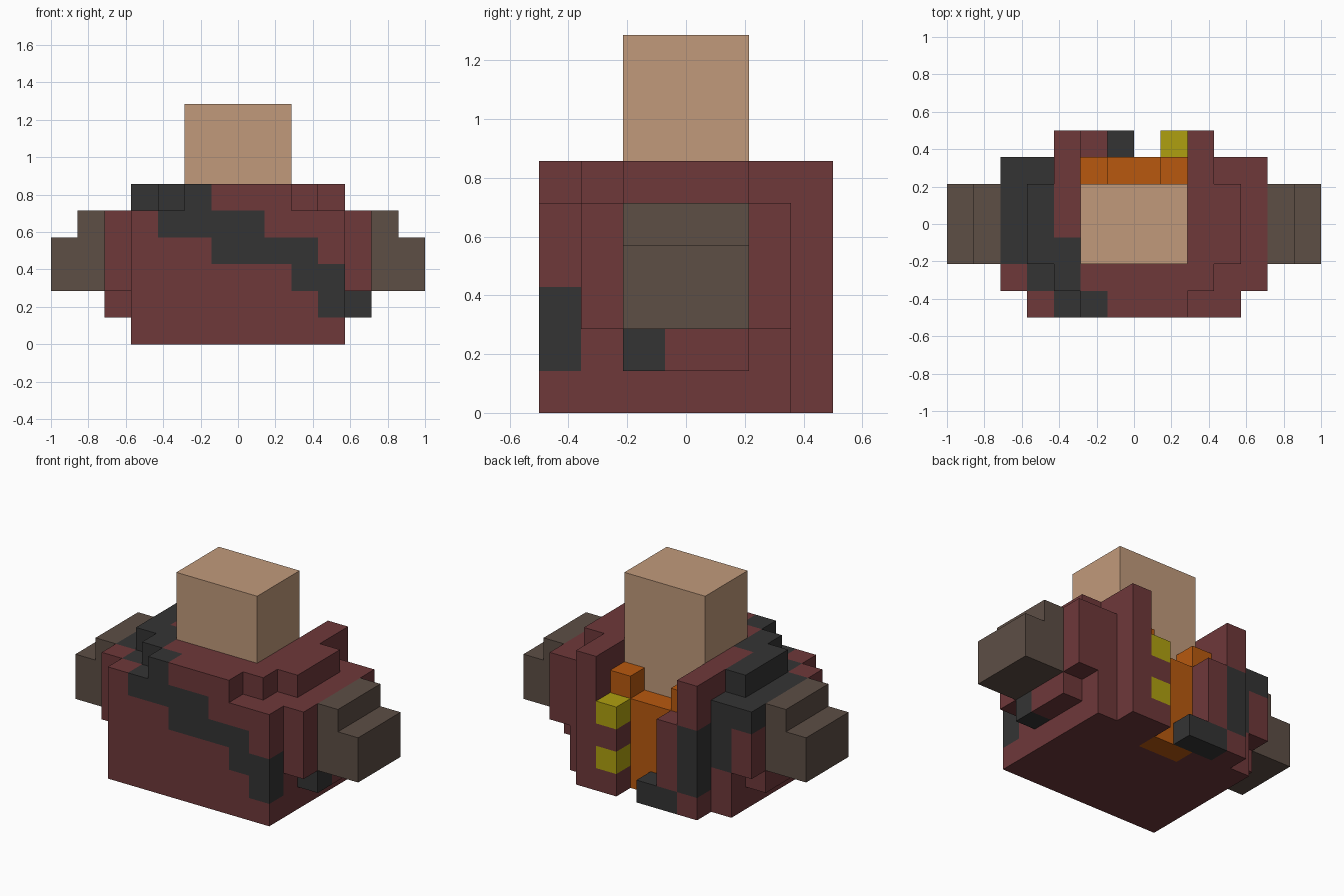
import bpy
import bmesh
from mathutils import Vector

default_cube = bpy.data.objects.get("Cube")
if default_cube:
    bpy.data.objects.remove(default_cube, do_unlink=True)

UNIT = 1 / 7                      # edge length of one block
OFFSET = Vector((0, -3.5, 0))     # centres the block grid in depth


def make_material(name, hex_code):
    """Flat material from an sRGB hex colour."""
    def linear(channel):
        return channel / 12.92 if channel <= 0.04045 else ((channel + 0.055) / 1.055) ** 2.4
    colour = [linear(value / 255) for value in bytes.fromhex(hex_code)] + [1.0]
    material = bpy.data.materials.new(name)
    material.use_nodes = True
    material.diffuse_color = colour
    material.node_tree.nodes["Principled BSDF"].inputs["Base Color"].default_value = colour
    return material


maroon = make_material("maroon_cloth", "6E383A")
charcoal = make_material("charcoal_leather", "343434")
orange = make_material("orange_cloth", "B8590F")
yellow = make_material("yellow_brass", "AFA010")
tan = make_material("tan_skin", "C19A7B")
brown = make_material("brown_glove", "5D4E45")

blocks = {}      # block position -> part name
materials = {}   # part name -> material


def fill(part, material, x, y, z):
    """Fill a box of blocks; later parts replace earlier ones."""
    materials[part] = material
    for i in range(*x):
        for j in range(*y):
            for k in range(*z):
                blocks[i, j, k] = part


def fill_both(part, material, x, y, z):
    """Fill a box on the left and its mirror on the right."""
    fill(part, material, x, y, z)
    fill(part, material, (-x[1], -x[0]), y, z)


def carve(x, y, z):
    for i in range(*x):
        for j in range(*y):
            for k in range(*z):
                blocks.pop((i, j, k), None)


def strap(x, y, z):
    fill("strap", charcoal, x, y, z)


# Coat: main body, stepped shoulders and bulging sides
fill("coat", maroon, (-4, 4), (0, 6), (0, 5))
fill_both("coat", maroon, (0, 2), (0, 5), (5, 6))
fill_both("coat", maroon, (2, 3), (1, 6), (5, 6))
fill_both("coat", maroon, (3, 4), (2, 5), (5, 6))
fill_both("coat", maroon, (4, 5), (1, 6), (2, 5))
fill_both("coat", maroon, (4, 5), (2, 5), (1, 2))

# Coat: open flaps on the back
fill_both("coat", maroon, (2, 3), (6, 7), (0, 6))
fill_both("coat", maroon, (1, 2), (6, 7), (0, 4))

# Shirt showing through the opening
fill("shirt", orange, (-1, 1), (5, 6), (0, 4))
fill_both("shirt", orange, (1, 2), (5, 6), (4, 5))
carve((-1, 1), (5, 6), (4, 6))

# Buttons on the left flap
for level in (1, 3):
    fill("buttons", yellow, (1, 2), (6, 7), (level, level + 1))

# Strap: diagonal band down the front
for start, end, level in ((2, 4, 2), (-1, 3, 3), (-3, 1, 4), (-2, -1, 5)):
    strap((start, end), (0, 1), (level, level + 1))
strap((3, 4), (0, 1), (1, 2))
strap((4, 5), (2, 3), (1, 2))

# Strap: over the right shoulder
strap((-4, -3), (1, 2), (4, 5))
strap((-3, -2), (1, 3), (5, 6))
strap((-4, -3), (2, 5), (5, 6))
strap((-5, -4), (2, 6), (4, 5))

# Strap: down the back to its loose end
strap((-4, -3), (5, 6), (2, 5))
strap((-3, -2), (6, 7), (1, 4))
strap((-2, 0), (6, 7), (0, 1))

# Head
fill("head", tan, (-2, 2), (2, 5), (4, 9))

# Stepped arms
for side, (inner, outer) in {"left_arm": (5, 6), "right_arm": (-6, -7)}.items():
    fill(side, brown, (inner, inner + 1), (2, 5), (2, 5))
    fill(side, brown, (outer, outer + 1), (2, 5), (2, 4))


def build_part(part):
    """Mesh the exposed sides of one part's blocks and merge flat areas."""
    bm = bmesh.new()
    for cell, owner in blocks.items():
        if owner != part:
            continue
        centre = Vector(cell) + Vector((0.5, 0.5, 0.5)) + OFFSET
        for axis in range(3):
            for sign in (-1, 1):
                normal = Vector((0, 0, 0))
                normal[axis] = sign
                neighbour = tuple(int(c + n) for c, n in zip(cell, normal))
                if neighbour in blocks:
                    continue
                side = Vector((0, 0, 0))
                side[(axis + 1) % 3] = 1
                up = normal.cross(side)
                corners = (-side - up, side - up, side + up, up - side)
                bm.faces.new([bm.verts.new((centre + (normal + c) / 2) * UNIT) for c in corners])
    bmesh.ops.remove_doubles(bm, verts=bm.verts, dist=UNIT / 100)
    bmesh.ops.dissolve_limit(bm, angle_limit=0.01, verts=bm.verts, edges=bm.edges)
    mesh = bpy.data.meshes.new(part)
    bm.to_mesh(mesh)
    bm.free()
    mesh.materials.append(materials[part])
    bpy.context.collection.objects.link(bpy.data.objects.new(part, mesh))


for part_name in materials:
    build_part(part_name)
